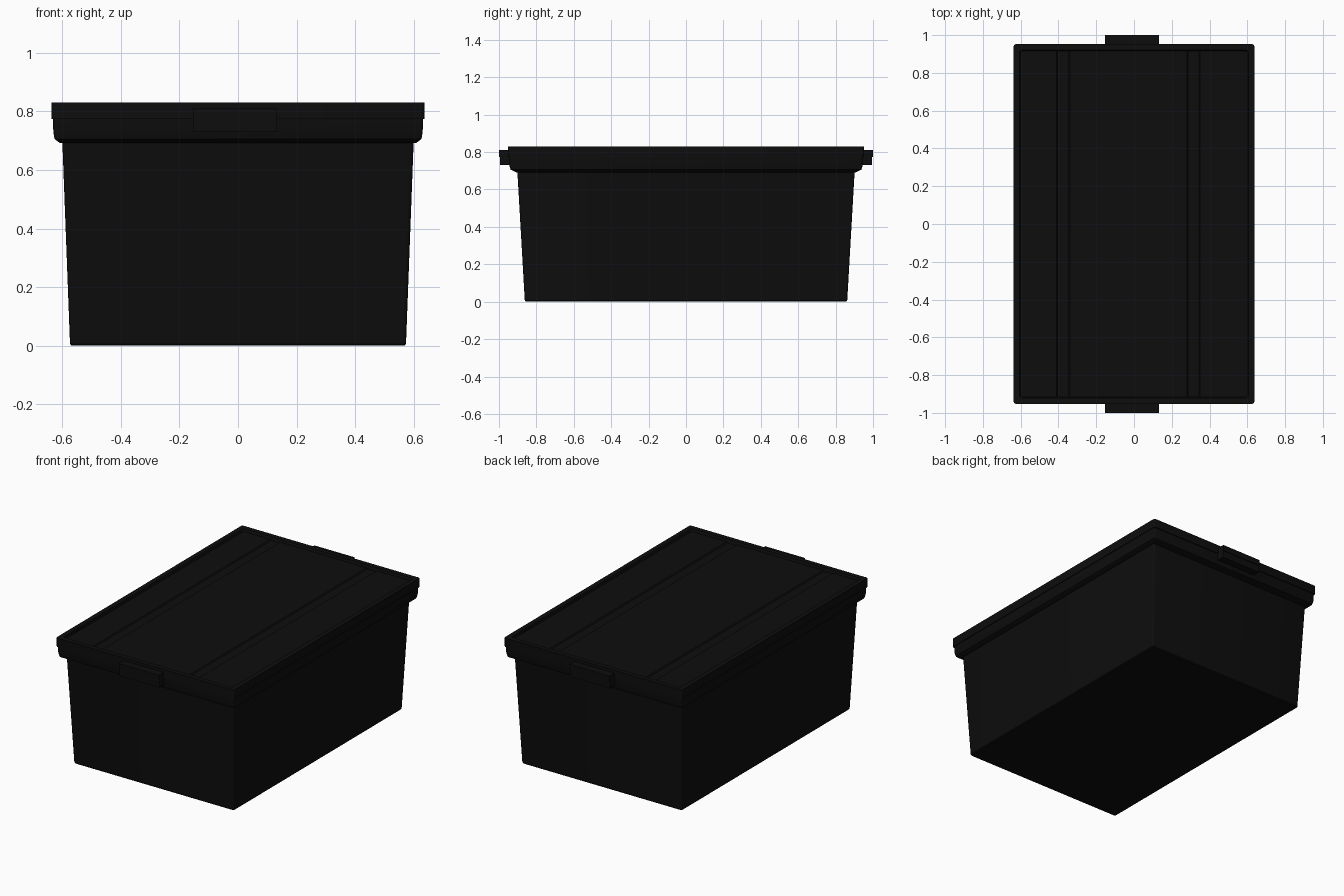
import bpy, bmesh, math

if "Cube" in bpy.data.objects:
    bpy.data.objects.remove(bpy.data.objects["Cube"])

plastic = bpy.data.materials.new("black_plastic")
plastic.diffuse_color = (0.004, 0.004, 0.004, 1)
plastic.use_nodes = True
plastic.node_tree.nodes["Principled BSDF"].inputs["Base Color"].default_value = plastic.diffuse_color


def finish(name, bm):
    bmesh.ops.recalc_face_normals(bm, faces=bm.faces[:])
    me = bpy.data.meshes.new(name)
    bm.to_mesh(me)
    bm.free()
    ob = bpy.data.objects.new(name, me)
    bpy.context.collection.objects.link(ob)
    me.materials.append(plastic)
    return ob


def ring(bm, hx, hy, z, r=0.012, seg=3):
    """Rounded rectangle of vertices at height z."""
    verts = []
    for k, (sx, sy) in enumerate([(1, 1), (-1, 1), (-1, -1), (1, -1)]):
        for i in range(seg + 1):
            a = math.radians(90 * k + 90 * i / seg)
            verts.append(bm.verts.new((sx * (hx - r) + r * math.cos(a),
                                       sy * (hy - r) + r * math.sin(a), z)))
    return verts


def loft(name, sections, caps=True):
    """Skin rounded rectangles; cap the ends or join them in a closed loop."""
    bm = bmesh.new()
    rings = [ring(bm, *s) for s in sections]
    pairs = list(zip(rings, rings[1:]))
    if caps:
        bm.faces.new(rings[0])
        bm.faces.new(rings[-1])
    else:
        pairs.append((rings[-1], rings[0]))
    for a, b in pairs:
        n = len(a)
        for i in range(n):
            bm.faces.new((a[i], a[(i + 1) % n], b[(i + 1) % n], b[i]))
    return finish(name, bm)


def extrude_profile(name, pts, place, lo, hi):
    """Extrude a closed 2D profile between lo and hi."""
    bm = bmesh.new()
    a = [bm.verts.new(place(u, v, lo)) for u, v in pts]
    b = [bm.verts.new(place(u, v, hi)) for u, v in pts]
    bm.faces.new(a)
    bm.faces.new(b)
    for i in range(len(a)):
        j = (i + 1) % len(a)
        bm.faces.new((a[i], a[j], b[j], b[i]))
    return finish(name, bm)


# Tapered hollow tub: outside going up, then inside going down
loft("tub", [(0.569, 0.857, 0.0), (0.574, 0.862, 0.006), (0.601, 0.903, 0.72),
             (0.585, 0.887, 0.72), (0.558, 0.846, 0.02)])

# Lid skirt with stepped outside and raised border around the top
loft("lid_rim", [(0.595, 0.897, 0.692), (0.608, 0.908, 0.692), (0.627, 0.938, 0.706),
                 (0.631, 0.945, 0.73), (0.632, 0.946, 0.774), (0.637, 0.952, 0.774),
                 (0.637, 0.952, 0.831), (0.606, 0.921, 0.831), (0.600, 0.915, 0.812),
                 (0.600, 0.915, 0.785)], caps=False)

# Recessed top panel with two shallow lengthwise grooves
top, low = 0.815, 0.809
panel = [(-0.605, 0.79), (-0.605, top)]
for x0, x1 in ((-0.41, -0.34), (0.28, 0.35)):
    panel += [(x0, top), (x0 + 0.006, low), (x1 - 0.006, low), (x1, top)]
panel += [(0.605, top), (0.605, 0.79)]
extrude_profile("lid_panel", panel, lambda u, v, t: (u, t, v), -0.92, 0.92)

# Stepped clip on each short end
clip = [(0.93, 0.812), (1.0, 0.812), (1.0, 0.775), (0.995, 0.775), (0.995, 0.73), (0.93, 0.73)]
for side, name in ((-1, "front_clip"), (1, "back_clip")):
    extrude_profile(name, clip, lambda u, v, t, s=side: (t, s * u, v), -0.153, 0.133)

# Smooth the small corner radii, keep the edges crisp
bpy.ops.object.select_all(action='SELECT')
bpy.context.view_layer.objects.active = bpy.data.objects["tub"]
bpy.ops.object.shade_smooth_by_angle(angle=math.radians(35))
